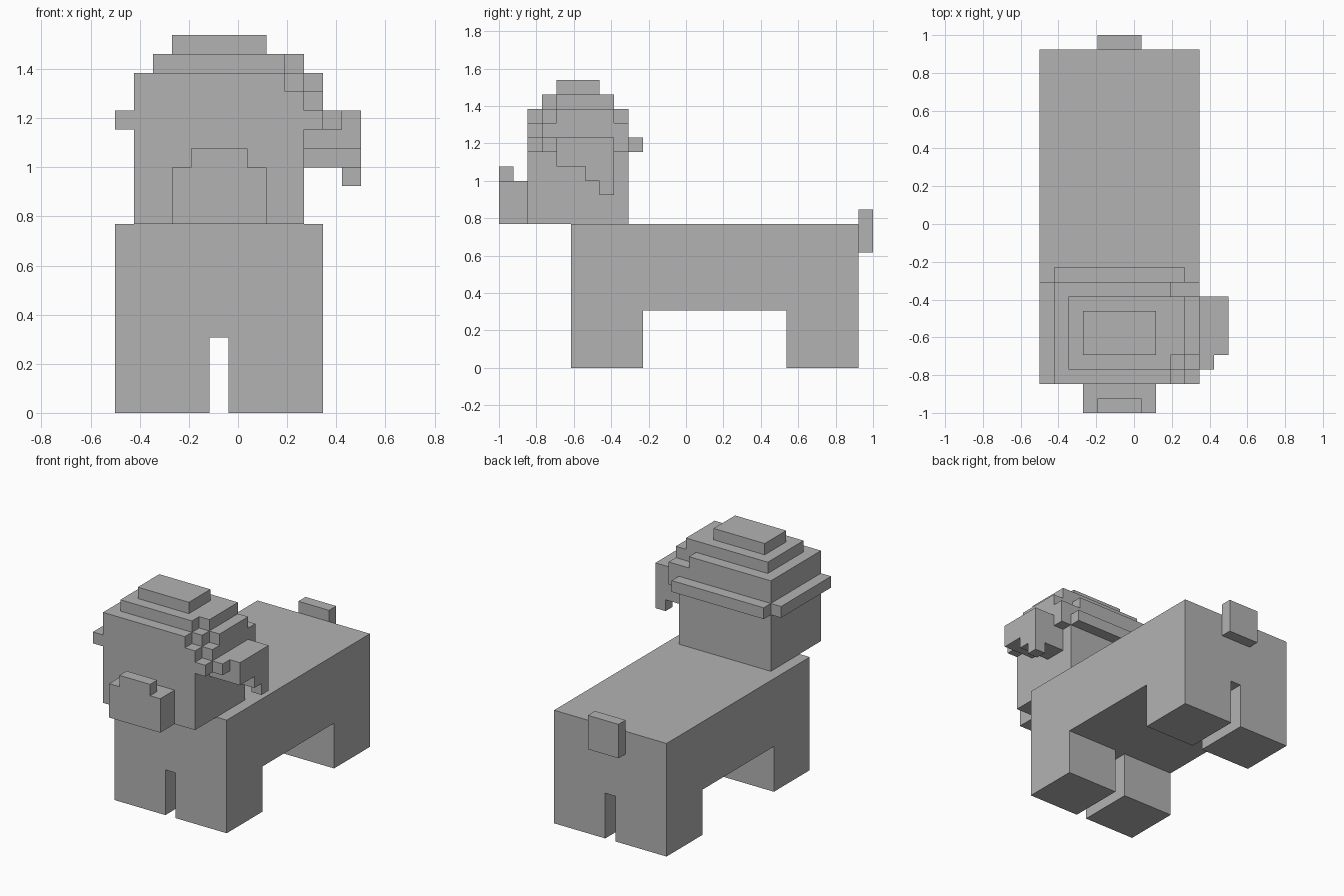
import bpy
import bmesh
from mathutils import Vector

cube = bpy.data.objects.get("Cube")
if cube:
    bpy.data.objects.remove(cube, do_unlink=True)

# The whole model sits on a block grid, 26 blocks long
UNIT = 2 / 26
ORIGIN = Vector((6.5, 13, 0))

grey = bpy.data.materials.new("plain_grey")
grey.use_nodes = True
colour = (0.45, 0.45, 0.45, 1)
grey.diffuse_color = colour
grey.node_tree.nodes["Principled BSDF"].inputs["Base Color"].default_value = colour


def blocks(name, *boxes):
    """One flat-shaded object from boxes given as x, y and z block ranges."""
    bm = bmesh.new()
    for xs, ys, zs in boxes:
        low, high = (Vector(c) for c in zip(xs, ys, zs))
        made = bmesh.ops.create_cube(bm, size=1)["verts"]
        for v in made:
            mid = (low + high) / 2
            v.co = (mid + v.co * (high - low) - ORIGIN) * UNIT
    mesh = bpy.data.meshes.new(name)
    bm.to_mesh(mesh)
    bm.free()
    mesh.materials.append(grey)
    obj = bpy.data.objects.new(name, mesh)
    bpy.context.collection.objects.link(obj)
    return obj


# Body, legs and tail
blocks("body", ((0, 11), (5, 25), (4, 10)))
for end, y in (("front", 5), ("back", 20)):
    for side, x in (("right", 0), ("left", 6)):
        blocks(f"{end}_{side}_leg", ((x, x + 5), (y, y + 5), (0, 4)))
blocks("tail", ((4, 7), (25, 26), (8, 11)))

# Head with muzzle and nose
blocks("head", ((1, 10), (2, 9), (10, 17)))
blocks("muzzle", ((3, 8), (0, 2), (10, 13)))
blocks("nose", ((4, 7), (0, 1), (13, 14)))

# Stepped crown, with its left front corner cut back in stairs
blocks("crown_lower",
       ((1, 9), (2, 9), (17, 18)),
       ((9, 10), (3, 8), (17, 18)),
       ((10, 11), (4, 8), (17, 18)),
       ((10, 11), (3, 9), (16, 17)))
blocks("crown_middle",
       ((2, 9), (3, 8), (18, 19)),
       ((9, 10), (4, 8), (18, 19)))
blocks("crown_top", ((3, 8), (4, 7), (19, 20)))

# Band around the sides and back of the head
blocks("head_band",
       ((0, 1), (2, 9), (15, 16)),
       ((10, 11), (2, 9), (15, 16)),
       ((1, 10), (9, 10), (15, 16)))

# Drooping flap on the left side
blocks("left_flap",
       ((11, 13), (4, 8), (15, 16)),
       ((11, 12), (3, 4), (15, 16)),
       ((10, 13), (4, 8), (14, 15)),
       ((10, 13), (6, 8), (13, 14)),
       ((12, 13), (7, 8), (12, 13)))
